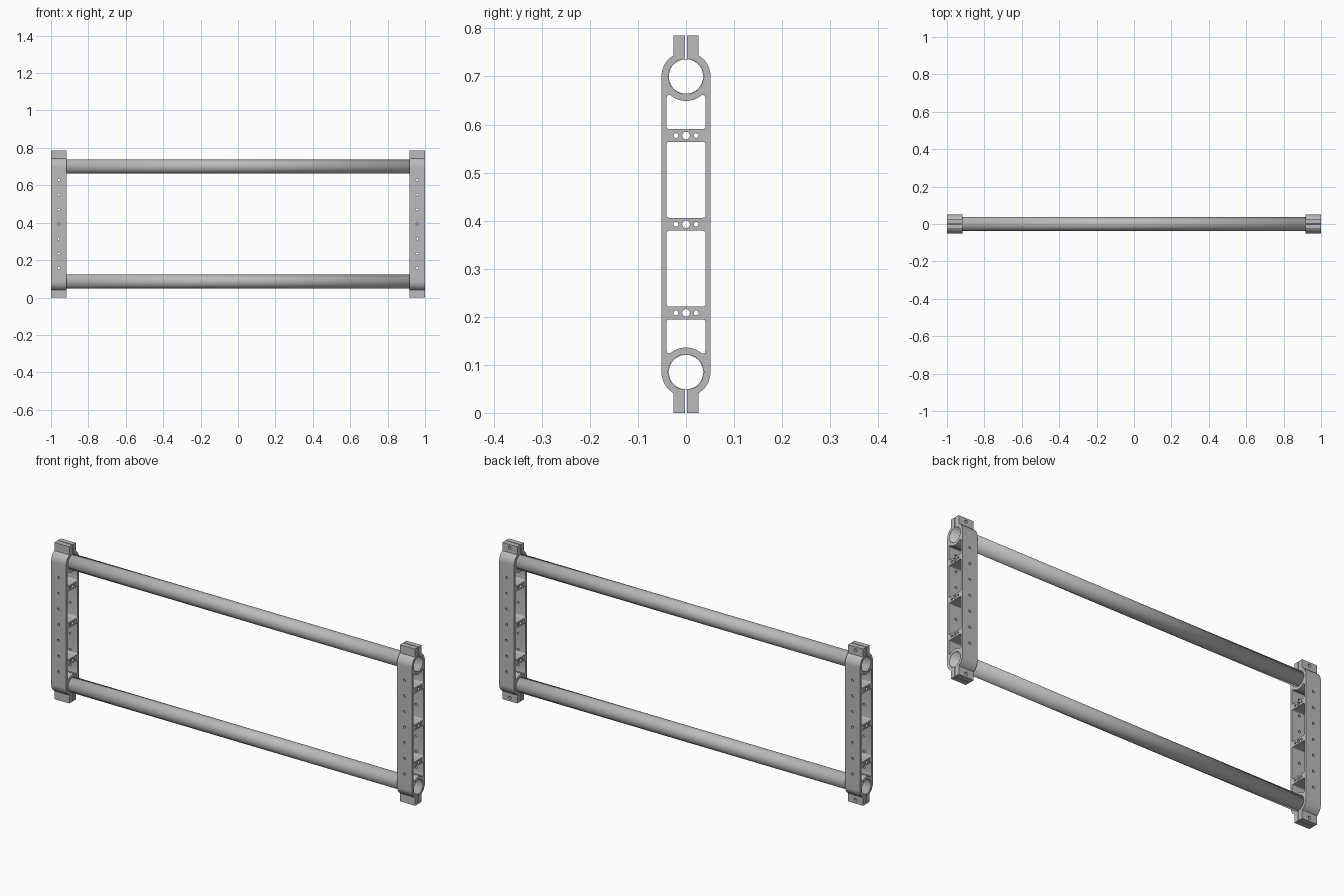
import bpy, bmesh, math
from mathutils import Matrix

cube = bpy.data.objects.get("Cube")
if cube:
    bpy.data.objects.remove(cube)

HEIGHT, MID = 0.785, 0.3925       # overall height and its middle
HUB_Z, HUB_R, BORE_R = 0.70, 0.051, 0.037
TAB, SLIT, DEPTH = 0.026, 0.002, 0.083
BAR_STEP, BAR_HALF, WIN = 0.1845, 0.0135, 0.0405
CENTRE_X = 1 - DEPTH / 2

grey = bpy.data.materials.new("light grey metal")
grey.use_nodes = True
grey.diffuse_color = (0.5, 0.5, 0.5, 1)
grey.node_tree.nodes["Principled BSDF"].inputs["Base Color"].default_value = (0.5, 0.5, 0.5, 1)


def arc(cy, cz, r, a0, a1, n):
    steps = [a0 + (a1 - a0) * i / n for i in range(n + 1)]
    return [(cy + r * math.cos(a), cz + r * math.sin(a)) for a in steps]


def circle(cy, cz, r, n=20):
    return arc(cy, cz, r, 0, math.tau, n)[:-1]


def turned(points):
    return [(-y, HEIGHT - z) for y, z in points]


def rounded_window(z0, z1, r=0.005):
    corners = [(1, z1 - r), (-1, z1 - r), (-1, z0 + r), (1, z0 + r)]
    pts = []
    for i, (side, z) in enumerate(corners):
        pts += arc(side * (WIN - r), z, r, i * math.pi / 2, (i + 1) * math.pi / 2, 4)
    return pts


def add_object(name, mesh):
    obj = bpy.data.objects.new(name, mesh)
    bpy.context.collection.objects.link(obj)
    mesh.materials.clear()
    mesh.materials.append(grey)
    return obj


def activate(obj):
    bpy.ops.object.select_all(action="DESELECT")
    obj.select_set(True)
    bpy.context.view_layer.objects.active = obj


def smooth(obj):
    activate(obj)
    bpy.ops.object.shade_smooth_by_angle(angle=math.radians(30))


# Outline: split clamp hub at the top, turned half round for the bottom
half = arc(0, HUB_Z, HUB_R, 0, math.acos(TAB / HUB_R), 12)
half += [(TAB, HEIGHT), (SLIT, HEIGHT)]
half += arc(0, HUB_Z, BORE_R, math.acos(SLIT / BORE_R), -math.pi / 2, 32)
top = half + [(-y, z) for y, z in reversed(half[:-1])]
loops = [top + turned(top)]

# Middle windows, and end windows that follow the hub
low, high = MID + BAR_HALF, MID + BAR_STEP - BAR_HALF
middle = rounded_window(low, high)
edge = math.acos(0.034 / HUB_R)
end = arc(0, HUB_Z, HUB_R, edge - math.pi, -edge, 16)
end += [(0.039, 0.66), (WIN, 0.655)]
z0 = MID + BAR_STEP + BAR_HALF
end += arc(WIN - 0.005, z0 + 0.005, 0.005, 0, -math.pi / 2, 4)
end += arc(0.005 - WIN, z0 + 0.005, 0.005, -math.pi / 2, -math.pi, 4)
end += [(-WIN, 0.655), (-0.039, 0.66)]
loops += [middle, turned(middle), end, turned(end)]

# Three holes in each crossbar
for k in (-1, 0, 1):
    for y, r in ((-0.021, 0.005), (0, 0.008), (0.021, 0.005)):
        loops.append(circle(y, MID + k * BAR_STEP, r))

# Extrude the filled profile into the bracket
curve = bpy.data.curves.new("bracket_profile", "CURVE")
curve.dimensions = "2D"
curve.fill_mode = "BOTH"
curve.extrude = DEPTH / 2
for pts in loops:
    spline = curve.splines.new("POLY")
    spline.points.add(len(pts) - 1)
    for p, (y, z) in zip(spline.points, pts):
        p.co = (y, z, 0, 1)
    spline.use_cyclic_u = True
profile = bpy.data.objects.new("bracket_profile", curve)
bpy.context.collection.objects.link(profile)
bpy.context.view_layer.update()
mesh = bpy.data.meshes.new_from_object(profile.evaluated_get(bpy.context.evaluated_depsgraph_get()))
bpy.data.objects.remove(profile)
bm = bmesh.new()
bm.from_mesh(mesh)
bmesh.ops.remove_doubles(bm, verts=bm.verts, dist=0.00002)
swap = Matrix(((0, 0, 1, CENTRE_X), (1, 0, 0, 0), (0, 1, 0, 0), (0, 0, 0, 1)))
bm.transform(swap)
bmesh.ops.recalc_face_normals(bm, faces=bm.faces)
bm.to_mesh(mesh)
bm.free()
left = add_object("left_bracket", mesh)

# Screw holes through the side walls and blind bolt holes in the clamp tabs
bm = bmesh.new()


def drill(y0, y1, z, r):
    place = Matrix.Translation((CENTRE_X, (y0 + y1) / 2, z)) @ Matrix.Rotation(math.pi / 2, 4, "X")
    bmesh.ops.create_cone(bm, cap_ends=True, segments=16, radius1=r, radius2=r,
                          depth=y1 - y0, matrix=place)


for k in range(-3, 4):
    z = MID + k * 0.0785
    if k == 0:   # stop short of the holes in the middle crossbar
        drill(0.035, 0.06, z, 0.006)
        drill(-0.06, -0.035, z, 0.006)
    else:
        drill(-0.06, 0.06, z, 0.006)
for z in (0.017, HEIGHT - 0.017):
    drill(-0.015, 0.04, z, 0.008)
cut_mesh = bpy.data.meshes.new("drill_cutter")
bm.to_mesh(cut_mesh)
bm.free()
cutter = add_object("drill_cutter", cut_mesh)
cutter.hide_render = True
mod = left.modifiers.new("drill", "BOOLEAN")
mod.operation = "DIFFERENCE"
mod.solver = "EXACT"
mod.object = cutter
activate(left)
bpy.ops.object.modifier_apply(modifier=mod.name)
bpy.data.objects.remove(cutter)
smooth(left)

# Matching bracket at the other end
right = left.copy()
right.name = "right_bracket"
right.location.x = -2 * CENTRE_X
bpy.context.collection.objects.link(right)

# Thin hollow tubes joining the brackets
for name, z in (("upper_tube", HUB_Z), ("lower_tube", HEIGHT - HUB_Z)):
    bm = bmesh.new()
    bmesh.ops.create_cone(bm, cap_ends=False, segments=64, radius1=BORE_R - 0.0003,
                          radius2=BORE_R - 0.0003, depth=1.999,
                          matrix=Matrix.Translation((0, 0, z)) @ Matrix.Rotation(math.pi / 2, 4, "Y"))
    mesh = bpy.data.meshes.new(name)
    bm.to_mesh(mesh)
    bm.free()
    tube = add_object(name, mesh)
    wall = tube.modifiers.new("wall", "SOLIDIFY")
    wall.thickness = 0.001
    smooth(tube)
